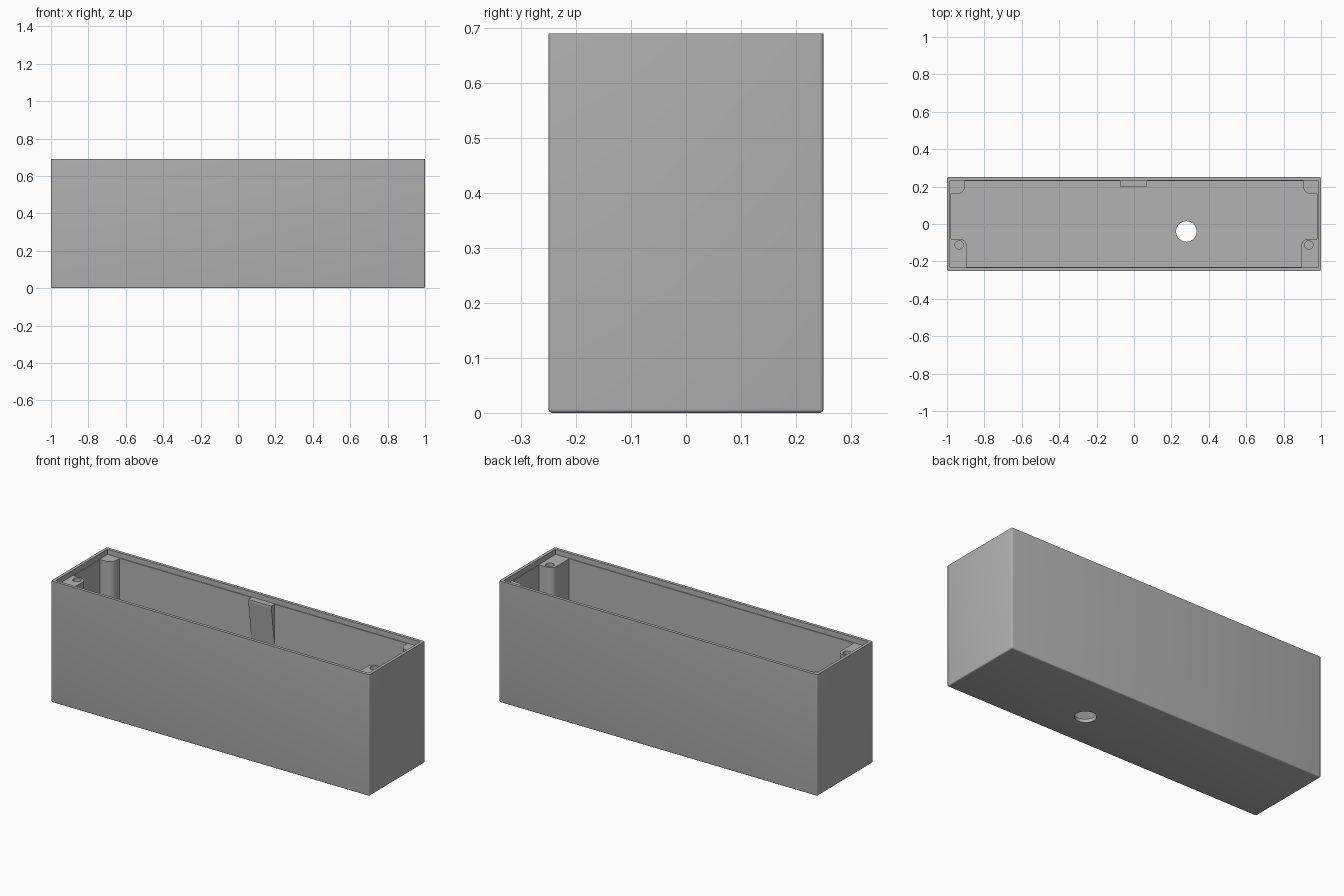
import bpy
import bmesh
from math import cos, sin, pi

if "Cube" in bpy.data.objects:
    bpy.data.objects.remove(bpy.data.objects["Cube"], do_unlink=True)

grey = bpy.data.materials.new("plain grey")
grey.use_nodes = True
grey.diffuse_color = (0.45, 0.45, 0.45, 1)
grey.node_tree.nodes["Principled BSDF"].inputs["Base Color"].default_value = grey.diffuse_color

HX, HY, H = 1.0, 0.25, 0.69     # outer half sizes and height
LIP, WALL = 0.017, 0.021        # rim and wall thickness
LEDGE, FLOOR = 0.66, 0.02       # ledge height and floor thickness
IX, IY = HX - WALL, HY - WALL   # inner half sizes


def finish(name, bm):
    bmesh.ops.recalc_face_normals(bm, faces=bm.faces)
    mesh = bpy.data.meshes.new(name)
    bm.to_mesh(mesh)
    bm.free()
    mesh.materials.append(grey)
    obj = bpy.data.objects.new(name, mesh)
    bpy.context.collection.objects.link(obj)
    return obj


def prism(name, outline, z0, z1):
    bm = bmesh.new()
    base = bm.faces.new([bm.verts.new((x, y, z0)) for x, y in outline])
    top = bmesh.ops.extrude_face_region(bm, geom=[base])["geom"]
    verts = [v for v in top if isinstance(v, bmesh.types.BMVert)]
    bmesh.ops.translate(bm, verts=verts, vec=(0, 0, z1 - z0))
    return finish(name, bm)


def box(name, hx, hy, z0, z1):
    return prism(name, [(-hx, -hy), (hx, -hy), (hx, hy), (-hx, hy)], z0, z1)


def disc(name, x, y, r, z0, z1, n=48):
    ring = [(x + r * cos(2 * pi * i / n), y + r * sin(2 * pi * i / n)) for i in range(n)]
    return prism(name, ring, z0, z1)


def cut(obj, cutter):
    mod = obj.modifiers.new("cut", "BOOLEAN")
    mod.operation, mod.solver, mod.object = "DIFFERENCE", "EXACT", cutter
    bpy.context.view_layer.update()
    result = bpy.data.meshes.new_from_object(obj.evaluated_get(bpy.context.evaluated_depsgraph_get()))
    obj.modifiers.clear()
    obj.data = result
    bpy.data.objects.remove(cutter, do_unlink=True)


def smooth(obj):
    bpy.ops.object.select_all(action="DESELECT")
    obj.select_set(True)
    bpy.context.view_layer.objects.active = obj
    bpy.ops.object.shade_smooth_by_angle(angle=0.55)


# Open box with rounded lower and upright edges
shell = box("box_shell", HX, HY, 0, H)
bm = bmesh.new()
bm.from_mesh(shell.data)
edges = [e for e in bm.edges if min(v.co.z for v in e.verts) < H / 2]
bmesh.ops.bevel(bm, geom=edges, offset=0.007, segments=4, profile=0.5, affect="EDGES")
bm.to_mesh(shell.data)
bm.free()
cut(shell, box("cavity", IX, IY, FLOOR, H + 0.1))
cut(shell, box("rim_recess", HX - LIP, HY - LIP, LEDGE, H + 0.1))
cut(shell, disc("cable_hole", 0.28, -0.04, 0.055, -0.1, 0.1))
smooth(shell)


# Corner posts, each with one rounded inner corner
def post(name, sx, sy, inner_x, inner_y, r):
    arc = [(inner_x + r - r * cos(a), inner_y + r - r * sin(a))
           for a in (i * pi / 16 for i in range(9))]
    outline = [(inner_x, IY)] + arc + [(IX, inner_y), (IX, IY)]
    return prism(name, [(sx * x, sy * y) for x, y in outline], FLOOR, LEDGE)


for side, sx in (("left", 1), ("right", -1)):
    smooth(post("back_post_" + side, sx, 1, 0.905, 0.16, 0.04))
    screw_post = post("front_post_" + side, sx, -1, 0.895, 0.08, 0.035)
    cut(screw_post, disc("screw_hole", sx * 0.935, -0.112, 0.022, 0.4, 0.8, 32))
    smooth(screw_post)

# Tapered catch on the back wall
bm = bmesh.new()
side = bm.faces.new([bm.verts.new((-0.075, y, z)) for y, z in
                     ((IY, LEDGE), (0.2, LEDGE), (0.2, LEDGE - 0.015), (IY, 0.41))])
new = bmesh.ops.extrude_face_region(bm, geom=[side])["geom"]
bmesh.ops.translate(bm, verts=[v for v in new if isinstance(v, bmesh.types.BMVert)], vec=(0.145, 0, 0))
finish("back_wall_catch", bm)
